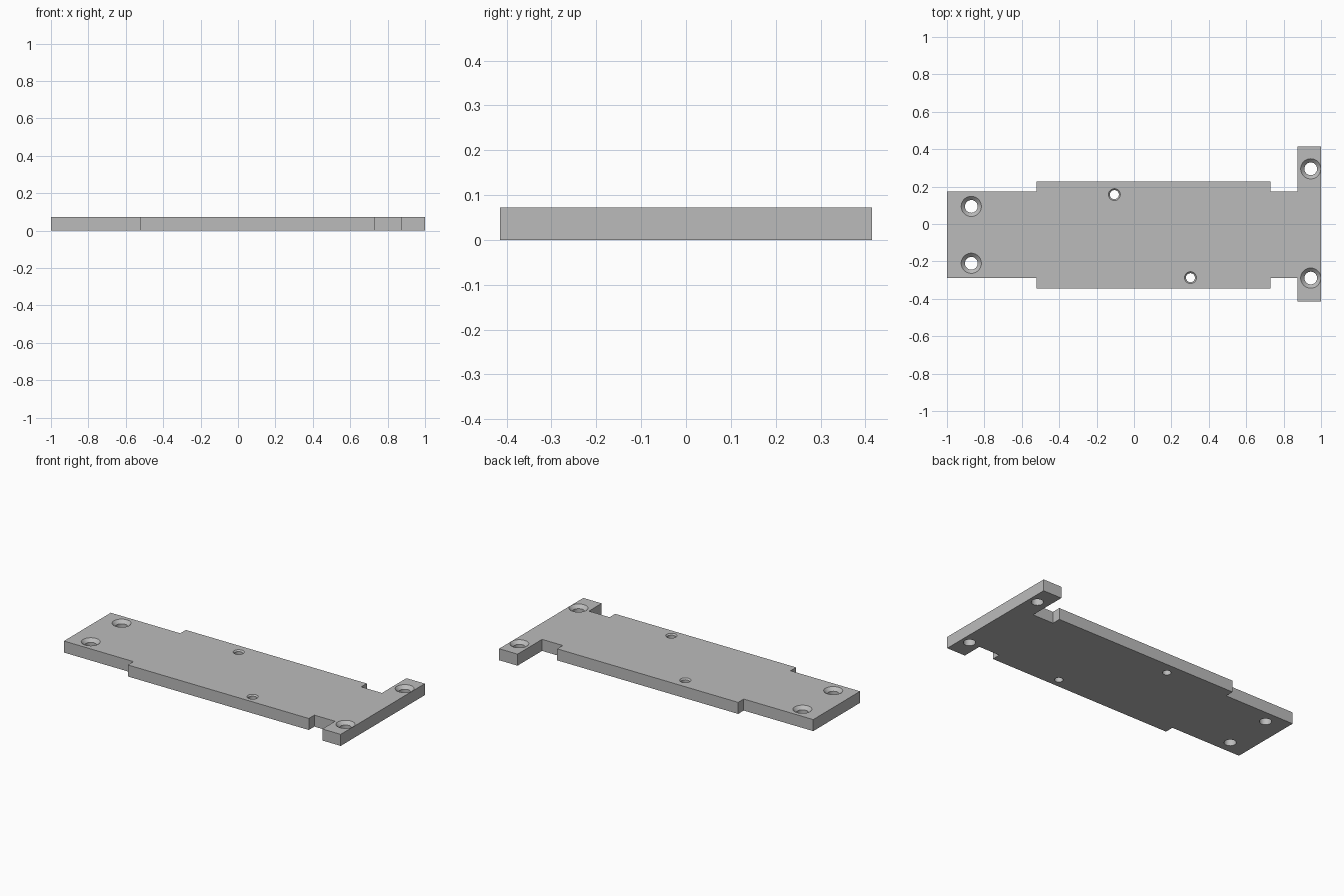
import bpy, bmesh
from math import radians

cube = bpy.data.objects.get("Cube")
if cube:
    bpy.data.objects.remove(cube, do_unlink=True)

T = 0.072       # plate thickness
MID = -0.058    # centre line of the plate body

grey = bpy.data.materials.new("plain_grey")
grey.use_nodes = True
GREY = (0.5, 0.5, 0.5, 1)
grey.diffuse_color = GREY
grey.node_tree.nodes["Principled BSDF"].inputs["Base Color"].default_value = GREY


def make_object(name, bm):
    bmesh.ops.recalc_face_normals(bm, faces=bm.faces)
    mesh = bpy.data.meshes.new(name)
    bm.to_mesh(mesh)
    bm.free()
    mesh.materials.append(grey)
    obj = bpy.data.objects.new(name, mesh)
    bpy.context.collection.objects.link(obj)
    return obj


# Plate: stepped outline with a wide end flange, extruded upwards
NARROW, WIDE, FLANGE = 0.231, 0.286, 0.415
upper = [(-1, MID + NARROW), (-0.52, MID + NARROW), (-0.52, MID + WIDE),
         (0.73, MID + WIDE), (0.73, MID + NARROW), (0.873, MID + NARROW),
         (0.873, FLANGE), (1, FLANGE)]
lower = [(x, -y if y == FLANGE else 2 * MID - y) for x, y in reversed(upper)]
bm = bmesh.new()
face = bm.faces.new([bm.verts.new((x, y, 0)) for x, y in upper + lower])
walls = bmesh.ops.extrude_face_region(bm, geom=[face])
top = [v for v in walls["geom"] if isinstance(v, bmesh.types.BMVert)]
bmesh.ops.translate(bm, verts=top, vec=(0, 0, T))
plate = make_object("mounting_plate", bm)


# Countersunk holes: a straight bore joined to a cone at the top
def add_cutter(bm, x, y, bore, rim):
    depth = rim - bore
    profile = [(bore, -0.02), (bore, T - depth), (rim + 0.01, T + 0.01)]
    circles = []
    for r, z in profile:
        ring = bmesh.ops.create_circle(bm, segments=48, radius=r)["verts"]
        bmesh.ops.translate(bm, verts=ring, vec=(x, y, z))
        circles.append(ring)
    for a, b in zip(circles, circles[1:]):
        for i in range(len(a)):
            j = (i + 1) % len(a)
            bm.faces.new((a[i], a[j], b[j], b[i]))
    bm.faces.new(circles[0])
    bm.faces.new(circles[-1])


bm = bmesh.new()
for x, y in [(-0.87, 0.094), (-0.87, -0.21), (0.945, 0.295), (0.945, -0.289)]:
    add_cutter(bm, x, y, 0.034, 0.054)
for x, y in [(-0.105, 0.157), (0.302, -0.287)]:
    add_cutter(bm, x, y, 0.024, 0.032)
cutter = make_object("hole_cutter", bm)
cutter.hide_render = True

# Cut the holes and remove the helper
cut = plate.modifiers.new("holes", "BOOLEAN")
cut.operation = "DIFFERENCE"
cut.solver = "EXACT"
cut.object = cutter
bpy.ops.object.select_all(action="DESELECT")
bpy.context.view_layer.objects.active = plate
plate.select_set(True)
bpy.ops.object.modifier_apply(modifier=cut.name)
bpy.data.objects.remove(cutter, do_unlink=True)
bpy.ops.object.shade_smooth_by_angle(angle=radians(30))
